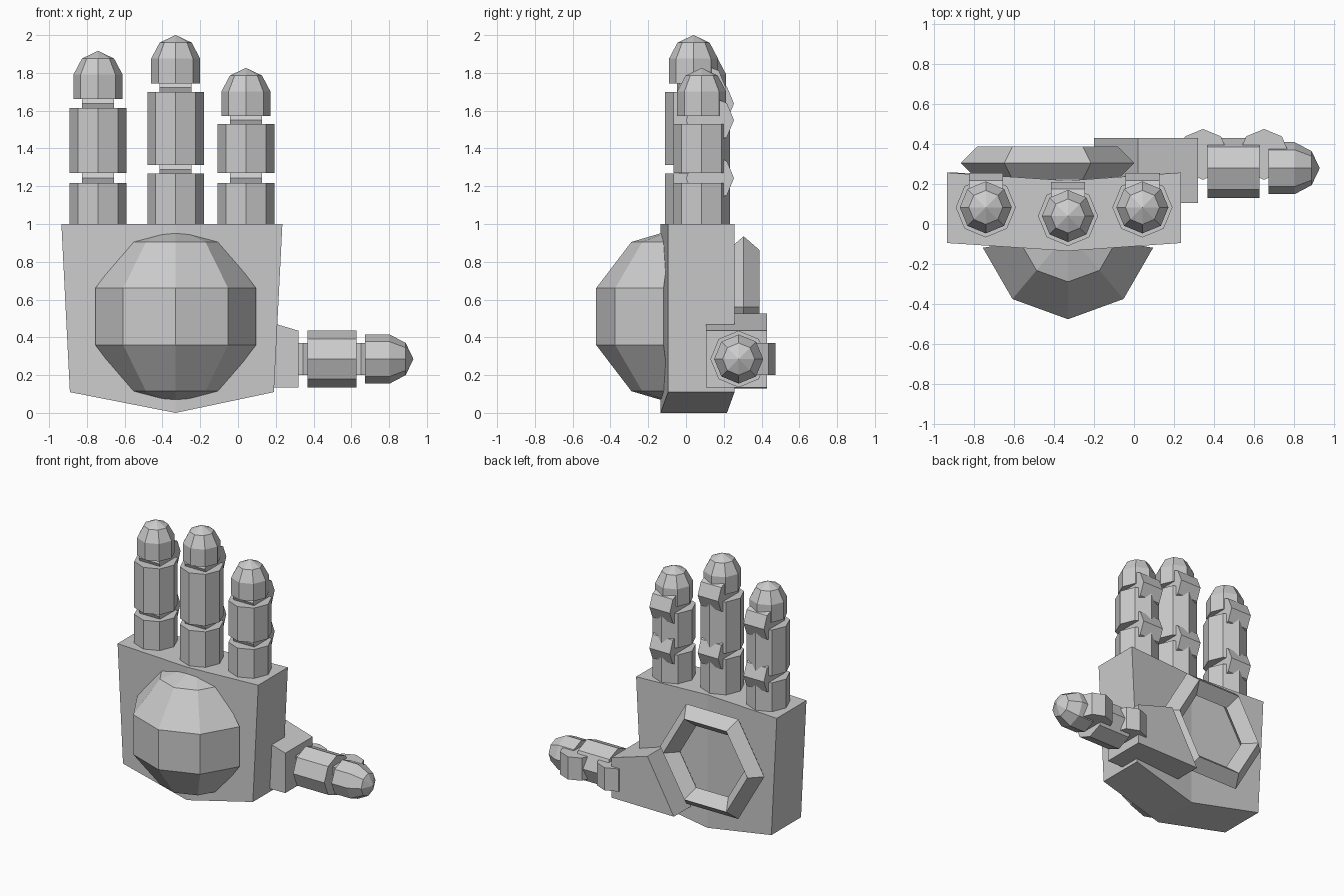
import bpy, math
from mathutils import Matrix, Vector

if "Cube" in bpy.data.objects:
    bpy.data.objects.remove(bpy.data.objects["Cube"])


def add_mesh(name, verts, faces, matrix=Matrix.Identity(4)):
    mesh = bpy.data.meshes.new(name)
    mesh.from_pydata([matrix @ Vector(v) for v in verts], [], faces)
    mesh.update()
    obj = bpy.data.objects.new(name, mesh)
    bpy.context.collection.objects.link(obj)
    return obj


def lathe(name, profile, matrix, sides=8):
    """Eight-sided solid around local z from (radius, z) pairs, capped at both ends."""
    verts, faces = [], []
    for r, z in profile:
        for i in range(sides):
            a = math.tau * i / sides
            verts.append((r * math.cos(a), r * math.sin(a), z))
    for k in range(len(profile) - 1):
        for i in range(sides):
            j = (i + 1) % sides
            faces.append((k * sides + i, k * sides + j, (k + 1) * sides + j, (k + 1) * sides + i))
    faces.append(tuple(reversed(range(sides))))
    faces.append(tuple(range((len(profile) - 1) * sides, len(profile) * sides)))
    return add_mesh(name, verts, faces, matrix)


def digit(name, matrix, segments, tip_z, joints, joint_offset):
    """Finger along local z; joint knuckles bulge towards local +y."""
    for n, (z0, z1) in enumerate(segments):
        lathe(f"{name}_segment_{n + 1}", [(.15, z0), (.15, z1)], matrix)
    lathe(f"{name}_tip", [(.13, tip_z), (.13, tip_z + .13), (.085, tip_z + .215),
                          (.001, tip_z + .255)], matrix)
    for n, z in enumerate(joints):
        turn = Matrix.Translation((0, joint_offset, z)) @ Matrix.Rotation(math.pi / 2, 4, 'Y')
        lathe(f"{name}_joint_{n + 1}", [(.127, -.085), (.127, .085)], matrix @ turn)


# Palm: slab folded slightly along its centre line
outline = [(-.935, 1, 0), (-.33, 1, -.04), (.235, 1, 0), (.19, .11, 0), (-.33, 0, -.04), (-.89, .11, 0)]
verts = [(x, y + dy, z) for y in (-.095, .257) for x, z, dy in outline]
faces = [(0, 5, 4, 1), (1, 4, 3, 2), (6, 7, 10, 11), (7, 8, 9, 10)]
faces += [(i, (i + 1) % 6, (i + 1) % 6 + 6, i + 6) for i in range(6)]
add_mesh("palm", verts, faces)

# Faceted dome on the front of the palm (open back is buried in the palm)
angles = [math.radians(a) for a in (-80, -40, 0, 40, 80)]
rows = [(.001, .467), (.245, .395), (.432, .15), (.432, -.15), (.245, -.395), (.001, -.467)]
verts = [(-.33 + r * math.sin(a), -.044 - r * math.cos(a), .51 + z) for r, z in rows for a in angles]
faces = [(k * 5 + i, (k + 1) * 5 + i, (k + 1) * 5 + i + 1, k * 5 + i + 1)
         for k in range(5) for i in range(4)]
faces.append(tuple(k * 5 for k in range(5, -1, -1)) + tuple(k * 5 + 4 for k in range(6)))
add_mesh("palm_dome", verts, faces)

# Hexagonal ring on the back of the hand
bpy.ops.mesh.primitive_torus_add(major_segments=6, minor_segments=4, major_radius=.35,
                                 minor_radius=.083, location=(-.432, .305, .56),
                                 rotation=(math.pi / 2, 0, 0))
bpy.context.object.name = "back_ring"
bpy.ops.object.shade_flat()

# Thumb mount: plate wrapping the lower corner of the palm
plate = [(.32, .435), (.02, .525), (-.2, .13), (.32, .135)]
verts = [(x, y, z) for y in (.105, .43) for x, z in plate]
faces = [(3, 2, 1, 0), (4, 5, 6, 7)] + [(i, (i + 1) % 4, (i + 1) % 4 + 4, i + 4) for i in range(4)]
mount = add_mesh("thumb_mount", verts, faces)

# Fingers: position, knuckle gap, middle segment top, tip start
for name, x, y, low, mid, top, tip in (
        ("outer_finger", -.741, .083, 1.217, 1.269, 1.614, 1.661),
        ("middle_finger", -.33, .04, 1.267, 1.312, 1.699, 1.745),
        ("inner_finger", .042, .083, 1.217, 1.269, 1.529, 1.571)):
    digit(name, Matrix.Translation((x, y, 0)), [(.98, low), (mid, top)], tip,
          [(low + mid) / 2, (top + tip) / 2], .044)

# Thumb: same construction laid along x
thumb = Matrix.Translation((0, .279, .285)) @ Matrix.Rotation(math.pi / 2, 4, 'Y')
digit("thumb", thumb, [(.368, .628)], .673, [.345, .65], .069)

# Consistent outward normals
import bmesh
for obj in bpy.context.scene.objects:
    bm = bmesh.new()
    bm.from_mesh(obj.data)
    bmesh.ops.recalc_face_normals(bm, faces=bm.faces)
    bm.to_mesh(obj.data)
    bm.free()
